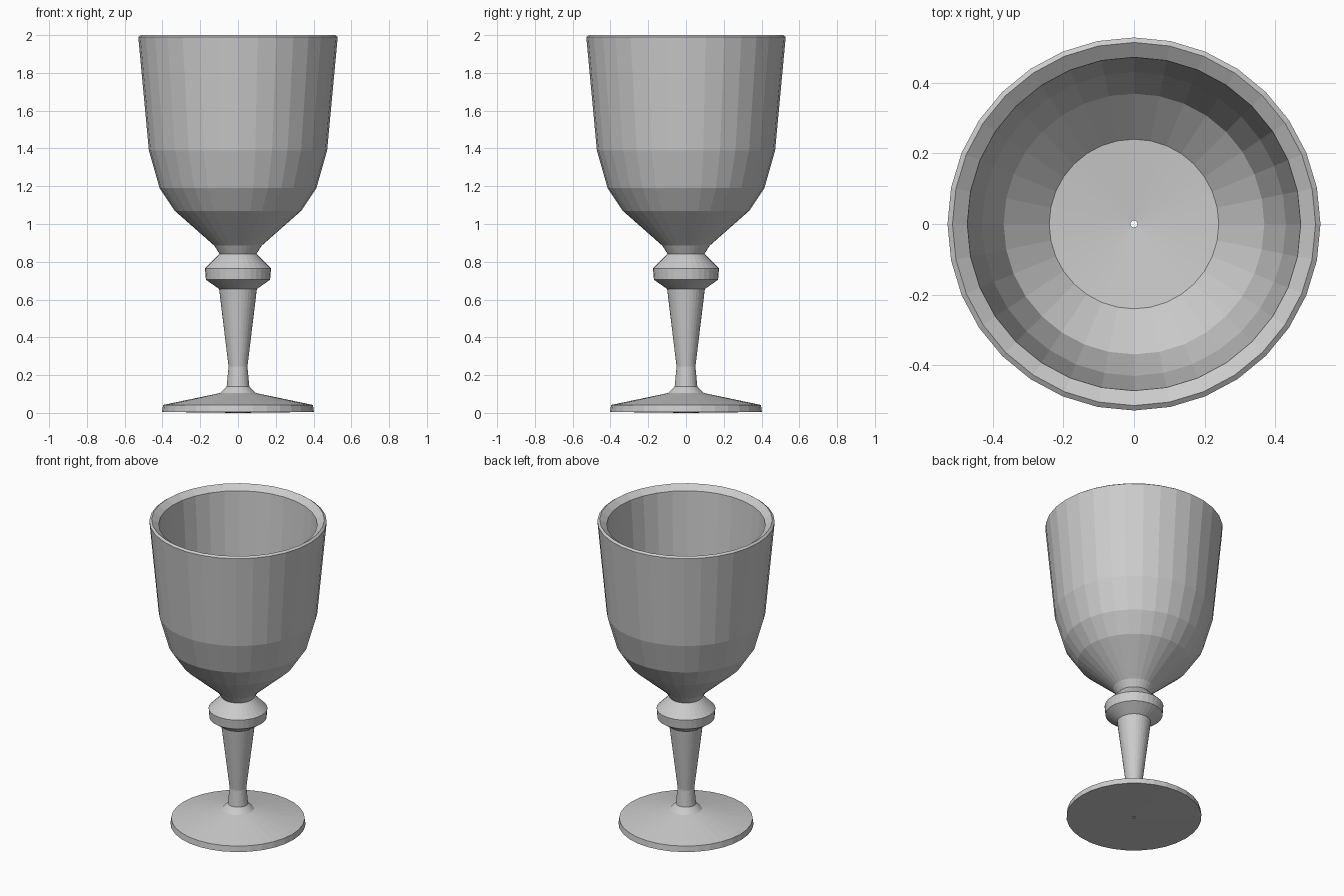
import bpy, bmesh, math

if "Cube" in bpy.data.objects:
    bpy.data.objects.remove(bpy.data.objects["Cube"])

SIDES = 32


def lathe(name, profile):
    """Spin an (r, z) profile around the z axis."""
    bm = bmesh.new()
    verts = [bm.verts.new((r, 0, z)) for r, z in profile]
    edges = [bm.edges.new(pair) for pair in zip(verts, verts[1:])]
    bmesh.ops.spin(bm, geom=verts + edges, cent=(0, 0, 0), axis=(0, 0, 1),
                   angle=2 * math.pi, steps=SIDES, use_merge=True)
    bmesh.ops.remove_doubles(bm, verts=bm.verts, dist=1e-4)
    # outer side of the profile faces away from the axis
    bm.normal_update()
    wall = max(bm.faces, key=lambda f: f.calc_center_median().xy.length)
    if wall.normal.xy.dot(wall.calc_center_median().xy) < 0:
        bmesh.ops.reverse_faces(bm, faces=bm.faces)
    mesh = bpy.data.meshes.new(name)
    bm.to_mesh(mesh)
    bm.free()
    obj = bpy.data.objects.new(name, mesh)
    bpy.context.collection.objects.link(obj)
    return obj


# Foot: thin disc with a sloped top
foot = [(0.01, 0.0), (0.402, 0.005), (0.397, 0.042), (0.095, 0.105)]

# Stem: flared base, taper, collar ring and neck
stem = [(0.06, 0.14), (0.05, 0.245), (0.10, 0.656),
        (0.17, 0.705), (0.175, 0.765), (0.098, 0.842)]

# Bowl outside, bevelled rim, then inside down to the floor
bowl_outside = [(0.125, 0.885), (0.335, 1.07), (0.415, 1.19),
                (0.472, 1.39), (0.528, 1.99)]
bowl_inside = [(0.514, 2.0), (0.472, 1.97), (0.43, 1.39),
               (0.369, 1.19), (0.24, 1.07), (0.01, 1.05)]

lathe("goblet", foot + stem + bowl_outside + bowl_inside)
